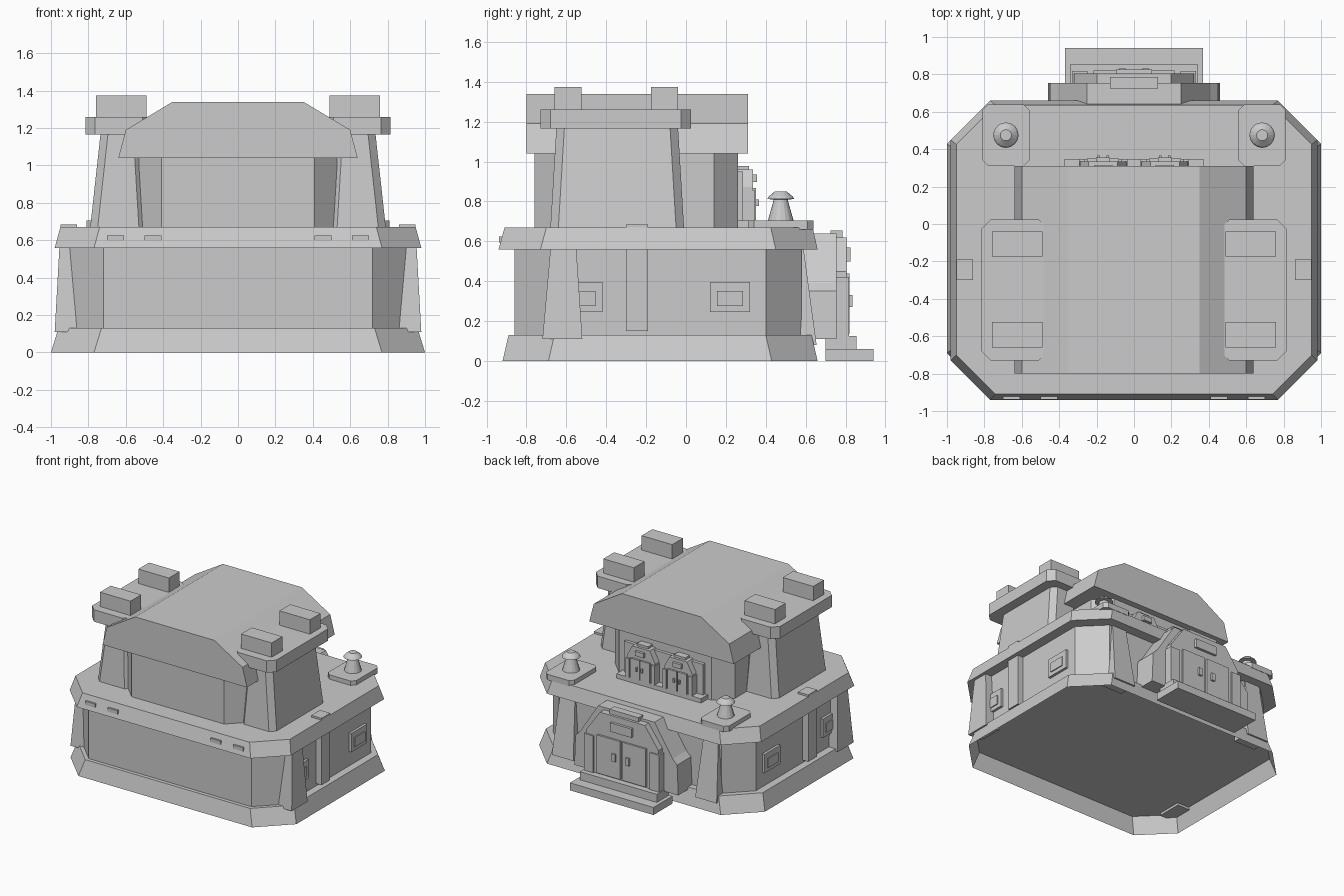
import bpy
import bmesh

if "Cube" in bpy.data.objects:
    bpy.data.objects.remove(bpy.data.objects["Cube"], do_unlink=True)

grey = bpy.data.materials.new("plain grey")
grey.use_nodes = True
grey.diffuse_color = (0.6, 0.6, 0.6, 1)
grey.node_tree.nodes["Principled BSDF"].inputs["Base Color"].default_value = (0.6, 0.6, 0.6, 1)


def loft(name, rings, open_bottom=False):
    """Skin matching rings of points and cap both ends."""
    bm = bmesh.new()
    loops = [[bm.verts.new(p) for p in ring] for ring in rings]
    n = len(loops[0])
    for a, b in zip(loops, loops[1:]):
        for i in range(n):
            j = (i + 1) % n
            bm.faces.new((a[i], a[j], b[j], b[i]))
    bm.faces.new(loops[-1])
    if not open_bottom:
        bm.faces.new(loops[0])
    bmesh.ops.recalc_face_normals(bm, faces=bm.faces)
    mesh = bpy.data.meshes.new(name)
    bm.to_mesh(mesh)
    bm.free()
    mesh.materials.append(grey)
    obj = bpy.data.objects.new(name, mesh)
    bpy.context.collection.objects.link(obj)
    return obj


def ring(x0, x1, y0, y1, z, c=0.0):
    """Rectangle at height z, with corners cut by c."""
    if c == 0:
        return [(x0, y0, z), (x1, y0, z), (x1, y1, z), (x0, y1, z)]
    return [(x0 + c, y0, z), (x1 - c, y0, z), (x1, y0 + c, z), (x1, y1 - c, z),
            (x1 - c, y1, z), (x0 + c, y1, z), (x0, y1 - c, z), (x0, y0 + c, z)]


def box(name, x0, x1, y0, y1, z0, z1, c=0.0):
    return loft(name, [ring(x0, x1, y0, y1, z0, c), ring(x0, x1, y0, y1, z1, c)])


def slab(name, half, y0, y1, cx=0.0):
    """Extrude a symmetric x-z outline, given by its right half, along y."""
    outline = half + [(-x, z) for x, z in reversed(half)]
    return loft(name, [[(cx + x, y, z) for x, z in outline] for y in (y0, y1)])


def mirrored(maker, name, x0, x1, *rest):
    maker("right_" + name, -x1, -x0, *rest)
    maker("left_" + name, x0, x1, *rest)


def taper(name, x0, x1, lower, upper, c=0.0):
    """Block whose lower and upper rings are (outward dx, inward dx, y0, y1, z)."""
    s = 1 if x0 > 0 else -1
    rings = []
    for out, inn, y0, y1, z in (lower, upper):
        a, b = (x0 - inn, x1 + out) if s > 0 else (x0 - out, x1 + inn)
        rings.append(ring(a, b, y0, y1, z, c))
    loft(name, rings)


# Lower storey: hollow plinth, wall and sloping ledge
loft("plinth", [ring(-1, 1, -0.92, 0.66, 0, 0.23),
                ring(-0.96, 0.96, -0.89, 0.63, 0.13, 0.23)], open_bottom=True)
box("lower_wall", -0.9, 0.9, -0.86, 0.58, 0.13, 0.57, 0.18)
loft("ledge", [ring(-0.98, 0.98, -0.94, 0.66, 0.56, 0.21),
               ring(-0.95, 0.95, -0.91, 0.635, 0.67, 0.21)])

# Pillars beside the cut corners, and side struts
mirrored(taper, "front_pillar", 0.87, 0.955,
         (0.025, 0.015, -0.72, -0.52, 0.11), (0, 0, -0.68, -0.55, 0.56))
mirrored(taper, "back_pillar", 0.57, 0.70,
         (0.03, 0.03, 0.5, 0.655, 0.08), (0, 0, 0.5, 0.59, 0.56))
mirrored(box, "side_strut", 0.86, 0.95, -0.3, -0.19, 0.15, 0.685)

# Side windows: frame with a raised pane
for label, y in (("front", -0.52), ("back", 0.22)):
    mirrored(box, label + "_window_frame", 0.89, 0.92, y - 0.1, y + 0.1, 0.245, 0.395)
    mirrored(box, label + "_window_pane", 0.89, 0.928, y - 0.065, y + 0.065, 0.275, 0.35)

# Small plates on the front of the ledge
for label, x in (("inner", 0.41), ("outer", 0.61)):
    mirrored(box, label + "_ledge_plate", x, x + 0.09, -0.937, -0.91, 0.595, 0.625)

# Upper storey and its gabled roof
box("upper_wall", -0.53, 0.53, -0.76, 0.26, 0.67, 1.05, 0.12)
slab("roof", [(0.64, 1.04), (0.6, 1.19), (0.35, 1.34)], -0.8, 0.31)

# Side towers with caps and vents
mirrored(taper, "tower", 0.52, 0.735,
         (0.055, 0.03, -0.68, -0.01, 0.67), (0, 0, -0.65, -0.04, 1.17), 0.04)
mirrored(box, "tower_cap", 0.46, 0.815, -0.73, 0.025, 1.165, 1.26, 0.05)
for label, y in (("front", -0.66), ("back", -0.175)):
    mirrored(box, label + "_vent", 0.49, 0.76, y, y + 0.135, 1.26, 1.375)

# Terrace pads with round lamps
mirrored(box, "lamp_pad", 0.56, 0.81, 0.31, 0.64, 0.66, 0.705, 0.03)
lamp_profile = [(0.065, 0.7), (0.06, 0.72), (0.04, 0.79), (0.035, 0.81),
                (0.068, 0.812), (0.06, 0.825), (0.03, 0.85)]
for label, x in (("right", -0.685), ("left", 0.685)):
    bm = bmesh.new()
    for (r0, z0), (r1, z1) in zip(lamp_profile, lamp_profile[1:]):
        part = bmesh.ops.create_cone(bm, cap_ends=(z1 == 0.85), segments=16, radius1=r0,
                                     radius2=r1, depth=z1 - z0)
        bmesh.ops.translate(bm, verts=part["verts"], vec=(x, 0.475, (z0 + z1) / 2))
    bmesh.ops.remove_doubles(bm, verts=bm.verts, dist=0.0005)
    mesh = bpy.data.meshes.new(label + "_lamp")
    bm.to_mesh(mesh)
    bm.free()
    mesh.materials.append(grey)
    lamp = bpy.data.objects.new(label + "_lamp", mesh)
    bpy.context.collection.objects.link(lamp)


def doorway(label, cx, y, z, w, h, depth):
    """Cut-corner frame, two door leaves, handles, sign and top block."""
    frame = [(w, z), (w, z + 0.66 * h), (0.62 * w, z + h)]
    slab(label + "_frame", frame, y - 0.05, y + depth, cx)
    front = y + depth
    for side, s in (("right", -1), ("left", 1)):
        a, b = sorted((cx + s * 0.03 * w, cx + s * 0.68 * w))
        box(f"{label}_{side}_leaf", a, b, front - 0.01, front + 0.015, z + 0.03 * h, z + 0.64 * h)
        a, b = sorted((cx + s * 0.14 * w, cx + s * 0.24 * w))
        box(f"{label}_{side}_handle", a, b, front, front + 0.03, z + 0.3 * h, z + 0.42 * h)
        a, b = sorted((cx + s * 0.78 * w, cx + s * w * 1.04))
        box(f"{label}_{side}_jamb", a, b, y - 0.02, front + 0.012, z, z + 0.6 * h)
    box(label + "_sign", cx - 0.3 * w, cx + 0.3 * w, front - 0.01, front + 0.02,
        z + 0.76 * h, z + 0.9 * h)
    box(label + "_top_block", cx - 0.4 * w, cx + 0.4 * w, y - 0.03, front - 0.02,
        z + 0.95 * h, z + 1.07 * h)


# Main entrance at the back, with flared buttresses and steps
slab("entrance_buttress", [(0.46, 0.11), (0.45, 0.35), (0.41, 0.39), (0.25, 0.64)], 0.55, 0.755)
doorway("entrance", 0, 0.755, 0.12, 0.32, 0.5, 0.05)
box("lower_step", -0.37, 0.37, 0.7, 0.94, 0, 0.06)
box("upper_step", -0.34, 0.34, 0.7, 0.855, 0.06, 0.125)

# Pair of small doors onto the terrace
box("terrace_door_panel", -0.35, 0.35, 0.24, 0.285, 0.67, 0.95)
box("terrace_sill", -0.375, 0.375, 0.24, 0.345, 0.67, 0.705)
for label, x in (("right_terrace_door", -0.165), ("left_terrace_door", 0.165)):
    doorway(label, x, 0.285, 0.7, 0.125, 0.26, 0.05)
